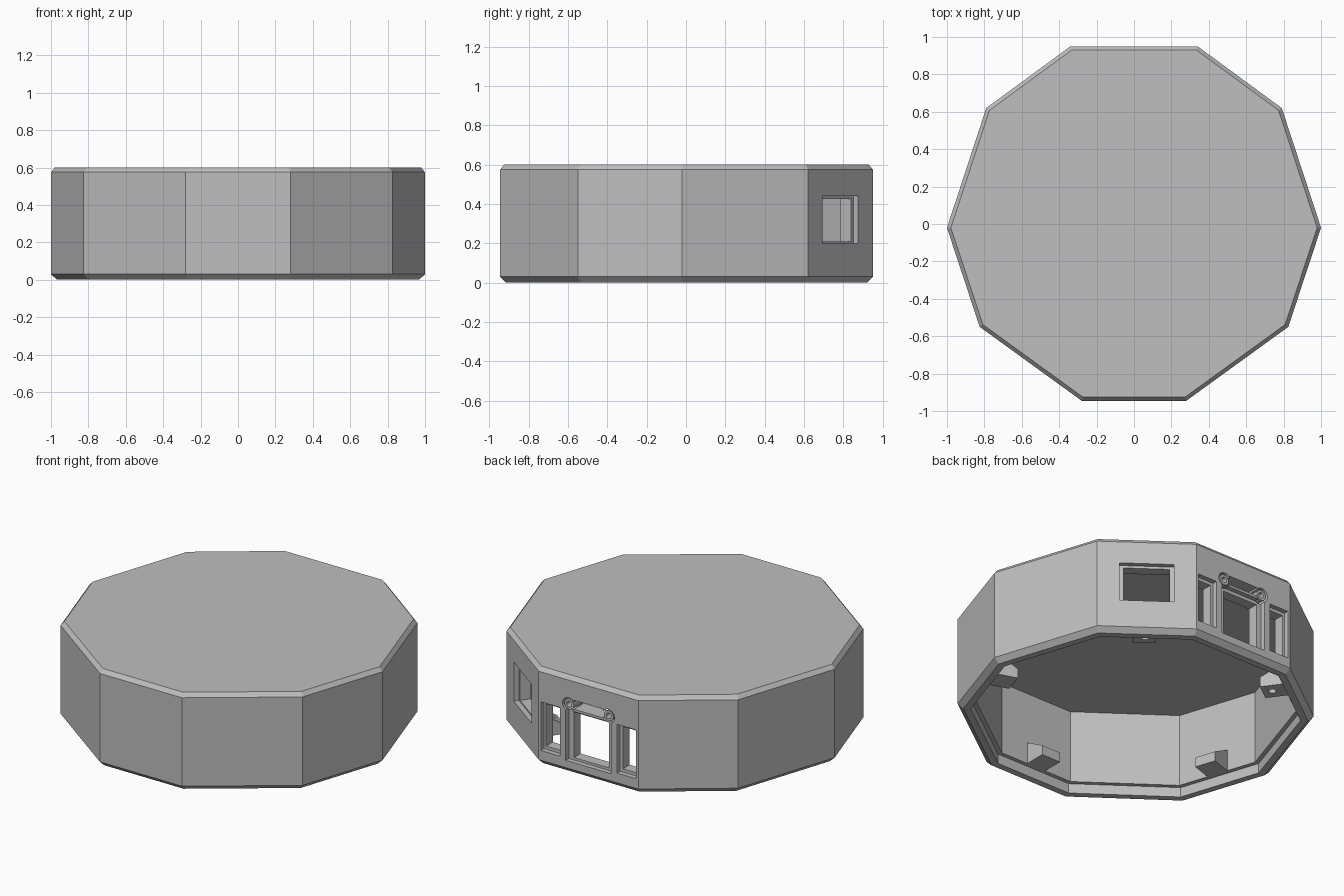
import bpy, bmesh
from mathutils import Matrix, Vector

if "Cube" in bpy.data.objects:
    bpy.data.objects.remove(bpy.data.objects["Cube"], do_unlink=True)

grey = bpy.data.materials.new("matte grey plastic")
grey.use_nodes = True
grey.diffuse_color = (0.52, 0.52, 0.52, 1)
grey.node_tree.nodes["Principled BSDF"].inputs["Base Color"].default_value = grey.diffuse_color

# Ten-sided outline, counter-clockwise, mirrored left to right
half = [(0.28, -0.945), (0.825, -0.55), (1.0, -0.02), (0.79, 0.62), (0.34, 0.95)]
outline = [Vector(p) for p in half + [(-x, y) for x, y in reversed(half)]]
N = len(outline)


def normal(i):
    e = (outline[(i + 1) % N] - outline[i % N]).normalized()
    return Vector((e.y, -e.x))


def inset(d):
    pts = []
    for i in range(N):
        a, b = normal(i - 1), normal(i)
        pts.append(outline[i] - (a + b) * d / (1 + a.dot(b)))
    return pts


def wall_frame(i):
    """Local axes of a side: x along it, y outward, z up."""
    n = normal(i)
    mid = (outline[i] + outline[(i + 1) % N]) / 2
    return Matrix(((n.y, n.x, 0, mid.x), (-n.x, n.y, 0, mid.y), (0, 0, 1, 0), (0, 0, 0, 1)))


def finish(bm, name, matrix=Matrix()):
    bm.transform(matrix)
    bmesh.ops.recalc_face_normals(bm, faces=bm.faces)
    me = bpy.data.meshes.new(name)
    bm.to_mesh(me)
    bm.free()
    me.materials.append(grey)
    ob = bpy.data.objects.new(name, me)
    bpy.context.collection.objects.link(ob)
    return ob


def box(name, x0, x1, y0, y1, z0, z1, matrix):
    bm = bmesh.new()
    bmesh.ops.create_cube(bm, size=1)
    for v in bm.verts:
        v.co = (x1 if v.co.x > 0 else x0, y1 if v.co.y > 0 else y0, z1 if v.co.z > 0 else z0)
    return finish(bm, name, matrix)


def cylinder(name, r, depth, matrix):
    bm = bmesh.new()
    bmesh.ops.create_cone(bm, cap_ends=True, segments=24, radius1=r, radius2=r, depth=depth)
    return finish(bm, name, matrix)


def cut(target, cutter):
    cutter.hide_render = True
    mod = target.modifiers.new("cut", 'BOOLEAN')
    mod.operation, mod.solver, mod.object = 'DIFFERENCE', 'EXACT', cutter
    bpy.context.view_layer.objects.active = target
    bpy.ops.object.modifier_apply(modifier=mod.name)
    bpy.data.objects.remove(cutter, do_unlink=True)


# Hollow shell: (inset, height) rings from the ceiling, round the rim, to the lid
CEILING, LEDGE, WALL = 0.51, 0.06, 0.095
bm = bmesh.new()
rings = []
for d, z in [(WALL, CEILING), (WALL, LEDGE), (0.07, LEDGE), (0.07, 0), (0.03, 0),
             (0, 0.03), (0, 0.575), (0.02, 0.6)]:
    rings.append([bm.verts.new((p.x, p.y, z)) for p in inset(d)])
for a, b in zip(rings, rings[1:]):
    for i in range(N):
        j = (i + 1) % N
        bm.faces.new((a[i], a[j], b[j], b[i]))
bm.faces.new(rings[0])
bm.faces.new(rings[-1])
shell = finish(bm, "shell")

# Openings: shallow frame recess (0.03) or full cut through the wall
FRAME, THROUGH = -0.03, -0.2
back, window = wall_frame(4), wall_frame(3)
openings = [
    (window, -0.153, 0.153, FRAME, 0.20, 0.44),
    (window, -0.13, 0.13, THROUGH, 0.21, 0.425),
    (back, -0.155, 0.155, FRAME, 0.075, 0.39),
    (back, -0.12, 0.12, THROUGH, 0.09, 0.37),
    (back, -0.10, 0.10, THROUGH, 0.405, 0.46),
]
for s in (-1, 1):
    outer, inner = sorted((s * 0.195, s * 0.325)), sorted((s * 0.215, s * 0.31))
    openings += [(back, *outer, FRAME, 0.09, 0.39), (back, *inner, THROUGH, 0.11, 0.37)]
for m, x0, x1, y0, z0, z1 in openings:
    cut(shell, box("opening_cutter", x0, x1, y0, 0.05, z0, z1, m))

# Screw bosses set in round pockets above the main port
lay = Matrix.Rotation(1.5707963, 4, 'X')
for s, side in ((-1, "right"), (1, "left")):
    at = back @ Matrix.Translation((s * 0.135, -0.03, 0.425)) @ lay
    cut(shell, cylinder("pocket_cutter", 0.042, 0.09, at))
    boss = cylinder(side + "_screw_boss", 0.032, 0.1, at @ Matrix.Translation((0, 0, 0.025)))
    cut(boss, cylinder("boss_hole_cutter", 0.017, 0.3, at))

# Four blind holes in the ceiling, lined up with one side
side = wall_frame(7)
for x in (-0.17, 0.17):
    for y in (-0.13, -0.395):
        cut(shell, cylinder("ceiling_hole_cutter", 0.031, 0.12,
                            side @ Matrix.Translation((x, y, CEILING))))

# Lid screw tabs on every second side
for k, i in enumerate((9, 1, 3, 5, 7)):
    m = wall_frame(i)
    bm = bmesh.new()
    profile = [(-0.085, LEDGE), (-0.225, LEDGE), (-0.225, 0.12), (-0.085, 0.2)]
    face = bm.faces.new([bm.verts.new((-0.065, y, z)) for y, z in profile])
    ext = bmesh.ops.extrude_face_region(bm, geom=[face])
    moved = [g for g in ext["geom"] if isinstance(g, bmesh.types.BMVert)]
    bmesh.ops.translate(bm, verts=moved, vec=(0.13, 0, 0))
    tab = finish(bm, f"screw_tab_{k + 1}", m)
    cut(tab, cylinder("tab_hole_cutter", 0.022, 0.5, m @ Matrix.Translation((0, -0.17, 0.1))))
